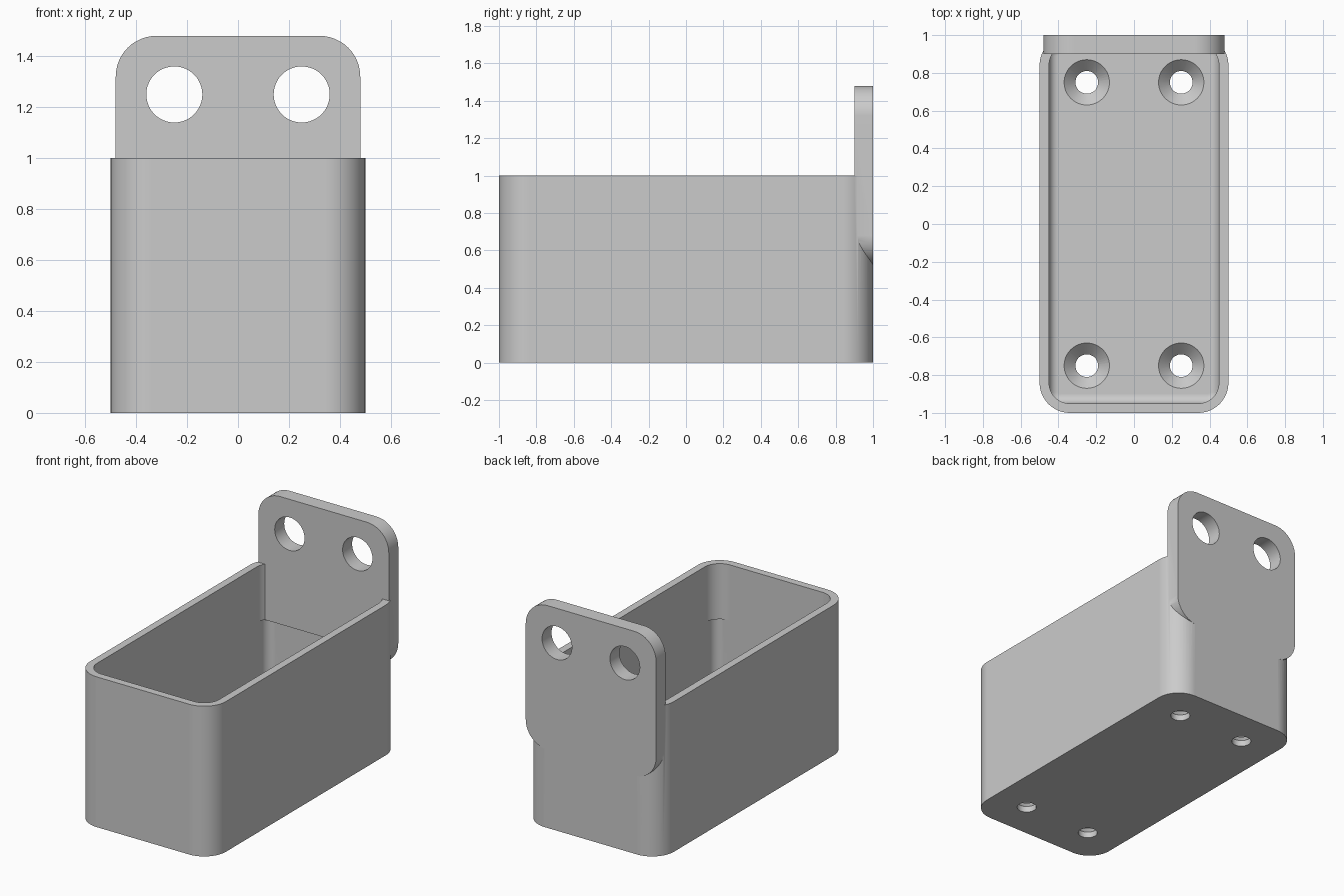
import bpy, bmesh, math
from mathutils import Matrix, Vector

cube = bpy.data.objects.get("Cube")
if cube:
    bpy.data.objects.remove(cube, do_unlink=True)

grey = bpy.data.materials.new("plain_grey")
grey.use_nodes = True
colour = (0.6, 0.6, 0.6, 1)
grey.diffuse_color = colour
grey.node_tree.nodes["Principled BSDF"].inputs["Base Color"].default_value = colour


def finish(bm, name):
    bmesh.ops.recalc_face_normals(bm, faces=bm.faces[:])
    mesh = bpy.data.meshes.new(name)
    bm.to_mesh(mesh)
    bm.free()
    mesh.materials.append(grey)
    obj = bpy.data.objects.new(name, mesh)
    bpy.context.collection.objects.link(obj)
    return obj


def rounded_prism(name, half_x, half_y, radius, z0, z1, floor_fillet=0, matrix=None, steps=12):
    """Extruded rectangle with round corners and an optional fillet at the bottom."""
    bm = bmesh.new()
    ring = []
    for quarter, (sx, sy) in enumerate([(1, 1), (-1, 1), (-1, -1), (1, -1)]):
        centre = Vector((sx * (half_x - radius), sy * (half_y - radius), z0))
        for i in range(steps + 1):
            a = math.pi / 2 * (quarter + i / steps)
            ring.append(bm.verts.new(centre + radius * Vector((math.cos(a), math.sin(a), 0))))
    bottom = bm.faces.new(ring)
    top = bmesh.ops.extrude_face_region(bm, geom=[bottom], use_keep_orig=True)
    bmesh.ops.translate(bm, vec=(0, 0, z1 - z0),
                        verts=[v for v in top["geom"] if isinstance(v, bmesh.types.BMVert)])
    if floor_fillet:
        bmesh.ops.bevel(bm, geom=list(bottom.edges), offset=floor_fillet, segments=6,
                        profile=0.5, affect='EDGES')
    if matrix:
        bm.transform(matrix)
    return finish(bm, name)


def cone(name, r1, r2, depth, centre, rotation=Matrix()):
    bm = bmesh.new()
    bmesh.ops.create_cone(bm, cap_ends=True, segments=48, radius1=r1, radius2=r2, depth=depth,
                          matrix=Matrix.Translation(centre) @ rotation)
    return finish(bm, name)


def combine(target, other, operation):
    mod = target.modifiers.new(other.name, 'BOOLEAN')
    mod.operation, mod.solver, mod.object = operation, 'EXACT', other
    bpy.context.view_layer.objects.active = target
    bpy.ops.object.modifier_apply(modifier=mod.name)
    bpy.data.objects.remove(other, do_unlink=True)


upright = Matrix.Rotation(math.pi / 2, 4, 'X')

# Outer box and its upper opening
box = rounded_prism("open_box_with_back_plate", 0.5, 1, 0.16, 0, 1)
combine(box, rounded_prism("upper_cavity", 0.45, 0.95, 0.11, 0.3, 1.2), 'DIFFERENCE')

# Mounting plate on the back
plate = rounded_prism("back_plate", 0.48, 0.48, 0.16, 0, 0.1,
                      matrix=Matrix.Translation((0, 1, 1)) @ upright)
combine(box, plate, 'UNION')

# Lower cavity with tighter corners and a filleted floor
combine(box, rounded_prism("lower_cavity", 0.45, 0.95, 0.06, 0.1, 0.63, 0.05), 'DIFFERENCE')

# Plate holes and countersunk floor holes
for x in (-0.25, 0.25):
    combine(box, cone("plate_hole", 0.11, 0.11, 0.4, (x, 0.95, 1.25), upright), 'DIFFERENCE')
    for y in (-0.75, 0.75):
        combine(box, cone("floor_hole", 0.06, 0.06, 0.3, (x, y, 0.05)), 'DIFFERENCE')
        combine(box, cone("countersink", 0.05, 0.13, 0.08, (x, y, 0.07)), 'DIFFERENCE')

# Smooth curves, crisp edges
bpy.ops.object.select_all(action='DESELECT')
box.select_set(True)
bpy.context.view_layer.objects.active = box
bpy.ops.object.shade_smooth_by_angle(angle=math.radians(30))
weighted = box.modifiers.new("even_flats", 'WEIGHTED_NORMAL')
weighted.keep_sharp = True
